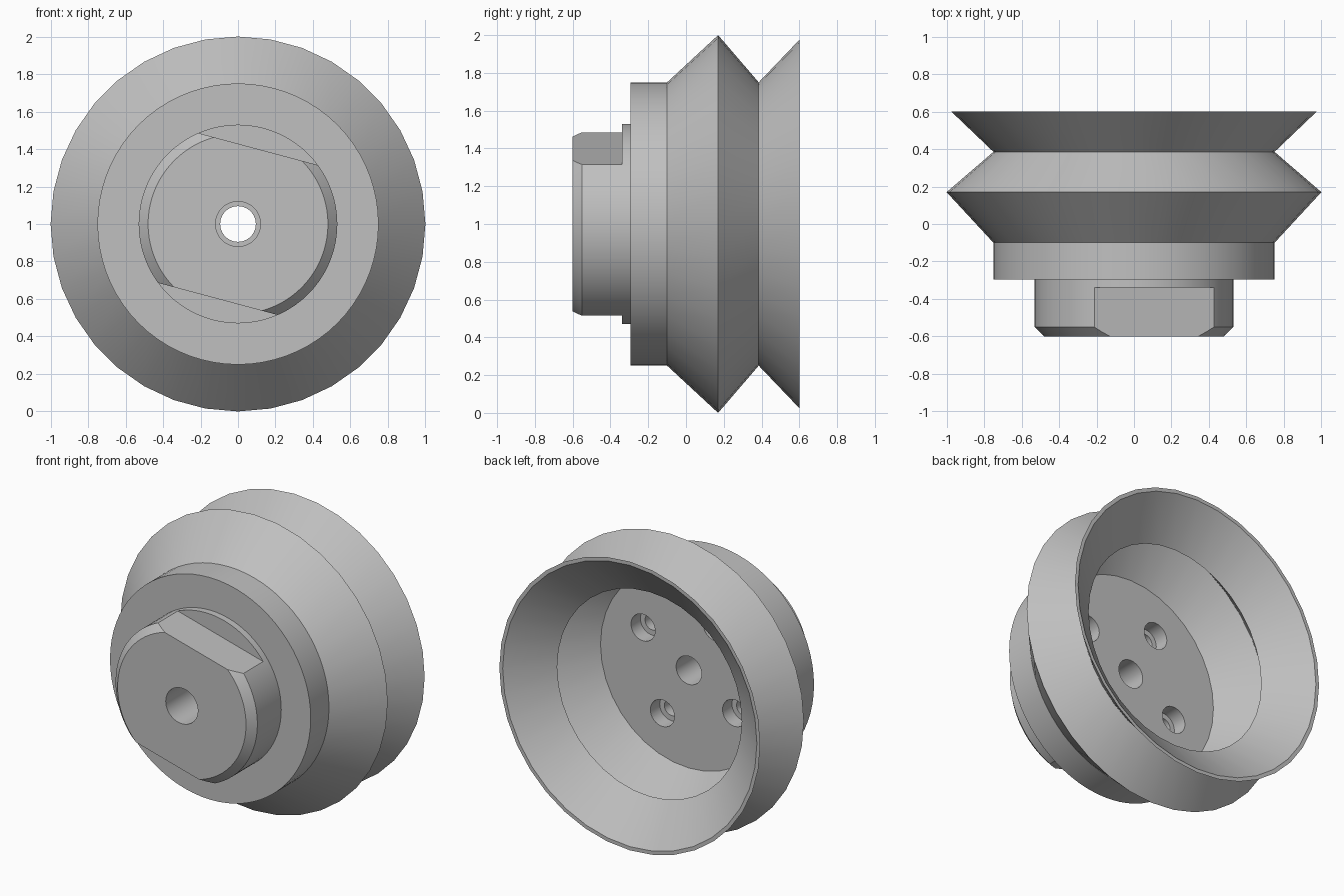
import bpy, bmesh
from math import sin, cos, pi, radians
from mathutils import Matrix, Vector

old = bpy.data.objects.get("Cube")
if old:
    bpy.data.objects.remove(old, do_unlink=True)

grey = bpy.data.materials.new("plain grey")
grey.use_nodes = True
COLOUR = (0.53, 0.53, 0.53, 1)
grey.diffuse_color = COLOUR
grey.node_tree.nodes["Principled BSDF"].inputs["Base Color"].default_value = COLOUR

CENTRE = Vector((0, 0, 1))


def make_object(name, bm):
    bmesh.ops.recalc_face_normals(bm, faces=bm.faces)
    mesh = bpy.data.meshes.new(name)
    bm.to_mesh(mesh)
    bm.free()
    mesh.materials.append(grey)
    ob = bpy.data.objects.new(name, mesh)
    bpy.context.collection.objects.link(ob)
    return ob


def lathe(name, profile, sides):
    """Spin a closed (y, radius) outline around the front-to-back axis."""
    bm = bmesh.new()
    rings = []
    for i in range(sides):
        a = 2 * pi * i / sides
        rings.append([bm.verts.new(CENTRE + Vector((r * cos(a), y, r * sin(a))))
                      for y, r in profile])
    n = len(profile)
    for i in range(sides):
        here, after = rings[i], rings[(i + 1) % sides]
        for j in range(n):
            k = (j + 1) % n
            bm.faces.new((here[j], here[k], after[k], after[j]))
    return make_object(name, bm)


def cut(target, cutter):
    mod = target.modifiers.new("cut", 'BOOLEAN')
    mod.operation = 'DIFFERENCE'
    mod.solver = 'EXACT'
    mod.object = cutter
    bpy.context.view_layer.objects.active = target
    bpy.ops.object.modifier_apply(modifier=mod.name)
    bpy.data.objects.remove(cutter, do_unlink=True)


def pin(name, x, z, radius, y0, y1):
    bm = bmesh.new()
    bmesh.ops.create_cone(bm, cap_ends=True, segments=32, radius1=radius,
                          radius2=radius, depth=y1 - y0,
                          matrix=Matrix.Translation(CENTRE + Vector((x, (y0 + y1) / 2, z)))
                          @ Matrix.Rotation(pi / 2, 4, 'X'))
    return make_object(name, bm)


# Thin-walled bellows with two flared lips
bellows = lathe("bellows", [
    (-0.10, 0.75), (0.17, 1.0), (0.385, 0.75), (0.6, 0.975),
    (0.6, 0.95), (0.39, 0.69), (0.17, 0.92), (-0.03, 0.66), (-0.10, 0.66)], 36)

# Hub: chamfered boss, collar, cavity floor and stepped centre bore
hub = lathe("hub", [
    (-0.6, 0.12), (-0.6, 0.48), (-0.55, 0.53), (-0.295, 0.53),
    (-0.295, 0.75), (-0.10, 0.75), (-0.10, 0.67), (-0.03, 0.67),
    (-0.03, 0.095), (-0.3, 0.095), (-0.3, 0.12)], 72)

# Two parallel wrench flats on the boss
for turn in (15, 195):
    bm = bmesh.new()
    bmesh.ops.create_cube(bm, size=1, matrix=Matrix.Translation(CENTRE)
                          @ Matrix.Rotation(radians(turn), 4, 'Y')
                          @ Matrix.Translation((0, -0.54, 0.714))
                          @ Matrix.Diagonal((1.6, 0.4, 0.6, 1)))
    cut(hub, make_object("flat_cutter", bm))

# Four blind stepped holes in the cavity floor
for i in range(4):
    a = radians(30 + 90 * i)
    x, z = 0.395 * cos(a), 0.395 * sin(a)
    cut(hub, pin("hole_cutter", x, z, 0.09, -0.13, 0.05))
    cut(hub, pin("pilot_cutter", x, z, 0.055, -0.22, 0.0))

# Smooth round walls, crisp edges
for ob in (bellows, hub):
    bpy.ops.object.select_all(action='DESELECT')
    ob.select_set(True)
    bpy.context.view_layer.objects.active = ob
    bpy.ops.object.shade_smooth_by_angle(angle=radians(25))
